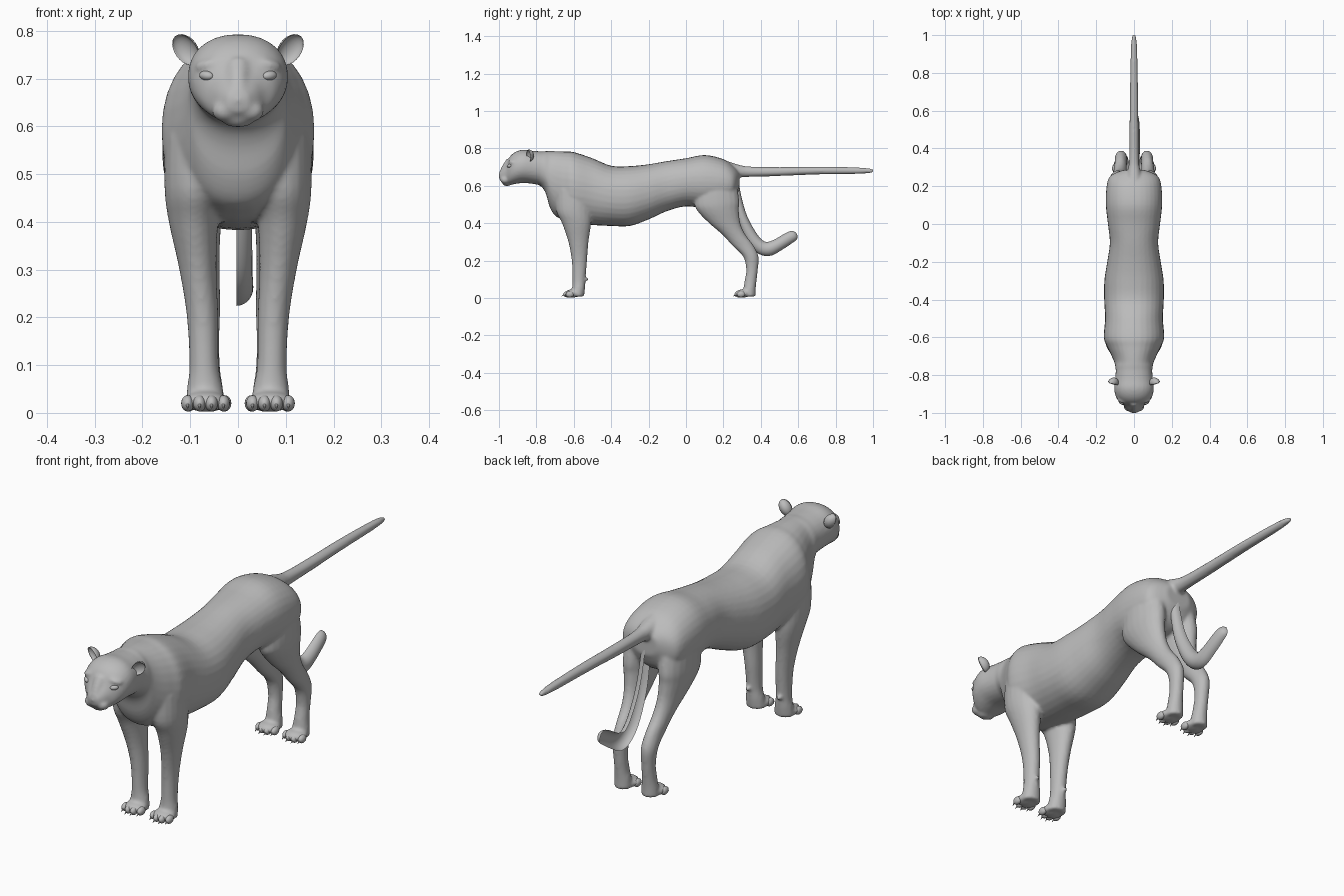
import bpy, bmesh, math
from mathutils import Vector, Matrix

grey = bpy.data.materials.new("fur_grey")
grey.diffuse_color = (0.5, 0.5, 0.5, 1)


def spline(st, sub=4):
    """Catmull-Rom through stations (x, y, z, a, b)."""
    st = [Vector(s) for s in st]
    p = [st[0]] + st + [st[-1]]
    out = []
    for i in range(1, len(p) - 2):
        for k in range(sub):
            t = k / sub
            a, b, c, d = p[i - 1:i + 3]
            out.append(0.5 * (2 * b + (c - a) * t + (2 * a - 5 * b + 4 * c - d) * t * t
                              + (3 * b - a - 3 * c + d) * t ** 3))
    return out + [st[-1]]


def loft(bm, stations, plane=None, n=24, half=False, power=1.0):
    """Skin elliptical rings; plane fixes the ring normal, else it follows the path."""
    pts = spline(stations)
    rings = []
    for i, s in enumerate(pts):
        if plane:
            t = Vector(plane)
        else:
            t = Vector(pts[min(i + 1, len(pts) - 1)][:3]) - Vector(pts[max(i - 1, 0)][:3])
        v = Vector((1, 0, 0)).cross(t).normalized()
        ring = []
        for k in range(n + (1 if half else 0)):
            a = math.pi * (k / n - 0.5) if half else 2 * math.pi * k / n
            ca, sa = (math.copysign(abs(f) ** power, f) for f in (math.cos(a), math.sin(a)))
            ring.append(bm.verts.new(Vector(s[:3]) + Vector((s[3] * ca, 0, 0)) + v * s[4] * sa))
        rings.append(ring)
    for r, q in zip(rings, rings[1:]):
        for k in range(n):
            j = k + 1 if half else (k + 1) % n
            bm.faces.new((r[k], r[j], q[j], q[k]))
    bm.faces.new(rings[0])
    bm.faces.new(rings[-1])


def ball(bm, c, r, rot=(0, 0, 0), cup=None):
    """Ellipsoid; cup folds the front half back into a hollow."""
    vs = bmesh.ops.create_uvsphere(bm, u_segments=20, v_segments=12, radius=1)["verts"]
    m = Matrix.Translation(c)
    for ang, ax in zip(rot, "XYZ"):
        m = m @ Matrix.Rotation(math.radians(ang), 4, ax)
    for v in vs:
        if cup and v.co.y < 0:
            v.co.y *= -cup
        v.co = m @ Vector([a * b for a, b in zip(v.co, r)])


def finish(bm, name):
    bmesh.ops.recalc_face_normals(bm, faces=bm.faces)
    me = bpy.data.meshes.new(name)
    bm.to_mesh(me)
    bm.free()
    me.materials.append(grey)
    me.shade_smooth()
    ob = bpy.data.objects.new(name, me)
    bpy.context.collection.objects.link(ob)
    return ob


def sections(rows):
    """(y, top, bottom, half width) -> stations."""
    return [(0, y, (t + b) / 2, w, (t - b) / 2) for y, t, b, w in rows]


body = bmesh.new()

# torso and neck
loft(body, sections([
    (-.85, .78, .63, .08), (-.78, .783, .60, .095), (-.75, .785, .56, .10),
    (-.73, .785, .49, .105), (-.70, .785, .44, .118), (-.65, .783, .415, .142),
    (-.60, .78, .40, .16), (-.50, .747, .39, .153), (-.40, .707, .385, .158),
    (-.30, .705, .385, .157), (-.20, .715, .42, .142), (-.10, .732, .465, .128),
    (0, .747, .49, .138), (.10, .764, .48, .149), (.20, .742, .49, .145),
    (.255, .705, .52, .125), (.285, .675, .58, .06)]), (0, 1, 0), 32, power=.92)

# head, muzzle, chin and nose
loft(body, sections([
    (-.998, .672, .632, .022), (-.98, .695, .615, .04), (-.96, .722, .605, .056),
    (-.94, .758, .605, .08), (-.91, .782, .61, .098), (-.87, .793, .615, .105),
    (-.82, .787, .61, .1), (-.76, .783, .60, .095)]), (0, 1, 0), 28, power=.92)
ball(body, (0, -.957, .613), (.034, .024, .015))
ball(body, (0, -.987, .655), (.026, .015, .015))
loft(body, [(0, -.945, .735, .024, .016), (0, -.968, .70, .02, .016),
            (0, -.985, .665, .022, .015)])
for s in (-1, 1):
    ball(body, (s * .026, -.966, .632), (.029, .027, .023))
    ball(body, (s * .062, -.925, .73), (.032, .024, .012), (0, s * 12, s * 25))

# long tail
loft(body, [(0, .19, .70, .05, .04), (0, .27, .68, .036, .035), (0, .34, .675, .026, .028),
            (0, .5, .676, .024, .024), (0, .7, .681, .022, .021), (0, .9, .681, .018, .018),
            (0, .98, .68, .013, .013), (0, 1.004, .68, .006, .006)], n=16)

# legs and paws
for s in (-1, 1):
    front = [(.085, -.60, .58, .068, .10), (.09, -.60, .47, .064, .095),
             (.093, -.585, .40, .052, .078), (.084, -.575, .30, .039, .054),
             (.074, -.570, .20, .033, .041), (.071, -.572, .10, .031, .035),
             (.069, -.575, .05, .038, .035), (.068, -.583, .008, .043, .038)]
    hind = [(.075, .16, .62, .066, .11), (.085, .165, .52, .06, .12),
            (.085, .170, .47, .056, .113), (.08, .207, .40, .045, .084),
            (.075, .255, .34, .037, .062), (.071, .305, .28, .033, .057),
            (.069, .347, .22, .032, .041), (.067, .353, .15, .028, .031),
            (.066, .345, .09, .029, .032), (.065, .34, .05, .034, .033),
            (.065, .335, .008, .037, .037)]
    for rows in (front, hind):
        loft(body, [(s * r[0], *r[1:]) for r in rows], (0, 0, 1), 20)
    for x, y in ((.068, -.605), (.065, .305)):
        ball(body, (s * x, y, .024), (.047, .043, .022))
    ball(body, (s * .075, -.533, .10), (.01, .014, .009), (-20, 0, 0))  # wrist pad

ob = finish(body, "body")
rm = ob.modifiers.new("blend", "REMESH")
rm.mode, rm.voxel_size, rm.use_smooth_shade = "VOXEL", .007, True
sm = ob.modifiers.new("soften", "SMOOTH")
sm.factor, sm.iterations = .5, 4

# second, hanging tail: an open half shell
hang = bmesh.new()
loft(hang, [(-.003, .255, .67, .03, .02), (-.003, .272, .55, .03, .022),
            (-.003, .30, .43, .032, .028), (-.003, .35, .325, .033, .034),
            (-.003, .395, .275, .034, .036), (-.003, .44, .262, .035, .038),
            (-.003, .49, .283, .034, .034), (-.003, .55, .32, .03, .032),
            (-.003, .58, .335, .022, .026), (-.003, .592, .341, .008, .01)], n=12, half=True)
finish(hang, "hanging_tail")

# ears
ears = bmesh.new()
for s in (-1, 1):
    ball(ears, (s * .11, -.842, .76), (.025, .03, .036), (0, s * 35, s * 25), cup=.6)
finish(ears, "ears")

# eyes
eyes = bmesh.new()
for s in (-1, 1):
    ball(eyes, (s * .066, -.944, .706), (.017, .011, .01), (0, s * -8, s * 35))
finish(eyes, "eyes")

# toes and claws
toes, claws = bmesh.new(), bmesh.new()
for s in (-1, 1):
    for x, y in ((.068, -.633), (.065, .282)):
        for k, back in zip((-1.5, -.5, .5, 1.5), (.012, 0, 0, .012)):
            tx = s * x + k * .025
            ball(toes, (tx, y + back, .02), (.0135, .022, .017))
            m = Matrix.Translation((tx, y + back - .023, .014)) @ Matrix.Rotation(math.radians(120), 4, "X")
            bmesh.ops.create_cone(claws, segments=8, radius1=.005, radius2=.0005,
                                  depth=.02, cap_ends=True, matrix=m)
finish(toes, "toes")
finish(claws, "claws")
